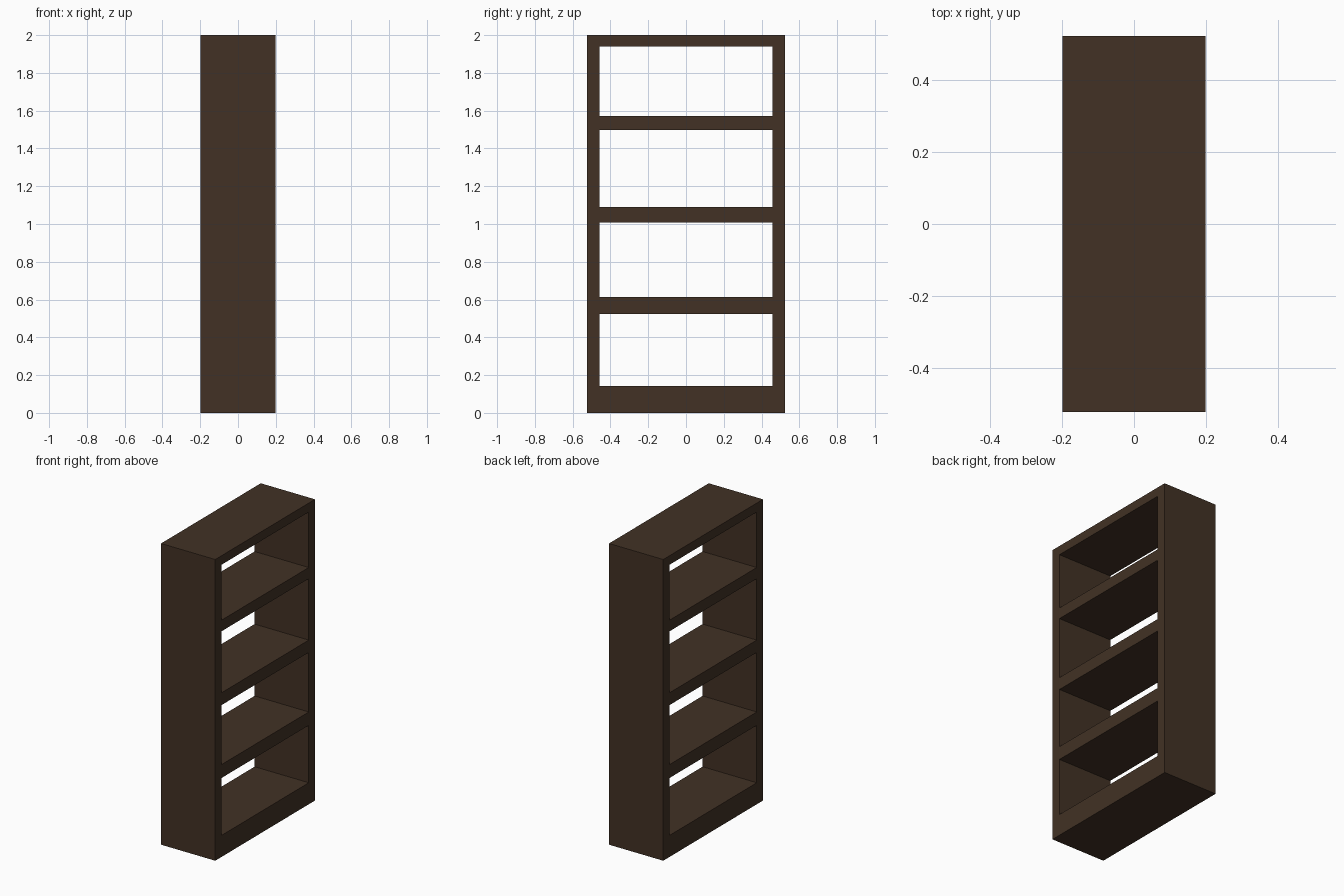
import bpy

if "Cube" in bpy.data.objects:
    bpy.data.objects.remove(bpy.data.objects["Cube"])

W, D, H = 0.523, 0.199, 2.0   # half width (y), half depth (x), height
INNER = 0.458                 # half width between the side panels

wood = bpy.data.materials.new("dark_wood")
wood.diffuse_color = (0.054, 0.031, 0.018, 1)
wood.use_nodes = True
wood.node_tree.nodes["Principled BSDF"].inputs["Base Color"].default_value = wood.diffuse_color


def board(name, y0, y1, z0, z1):
    """Full-depth board spanning the given y and z ranges."""
    bpy.ops.mesh.primitive_cube_add(size=1, location=(0, (y0 + y1) / 2, (z0 + z1) / 2))
    ob = bpy.context.object
    ob.name = name
    ob.scale = (2 * D, y1 - y0, z1 - z0)
    bpy.ops.object.transform_apply(location=False, rotation=False, scale=True)
    ob.data.materials.append(wood)
    return ob


# Upright side panels
board("side_panel_front", -W, -INNER, 0, H)
board("side_panel_back", INNER, W, 0, H)

# Base, shelves and top fitted between the sides
levels = [
    ("base", 0.0, 0.143),
    ("shelf_lower", 0.524, 0.613),
    ("shelf_middle", 1.008, 1.09),
    ("shelf_upper", 1.498, 1.572),
    ("top_board", 1.94, H),
]
for name, z0, z1 in levels:
    board(name, -INNER, INNER, z0, z1)
